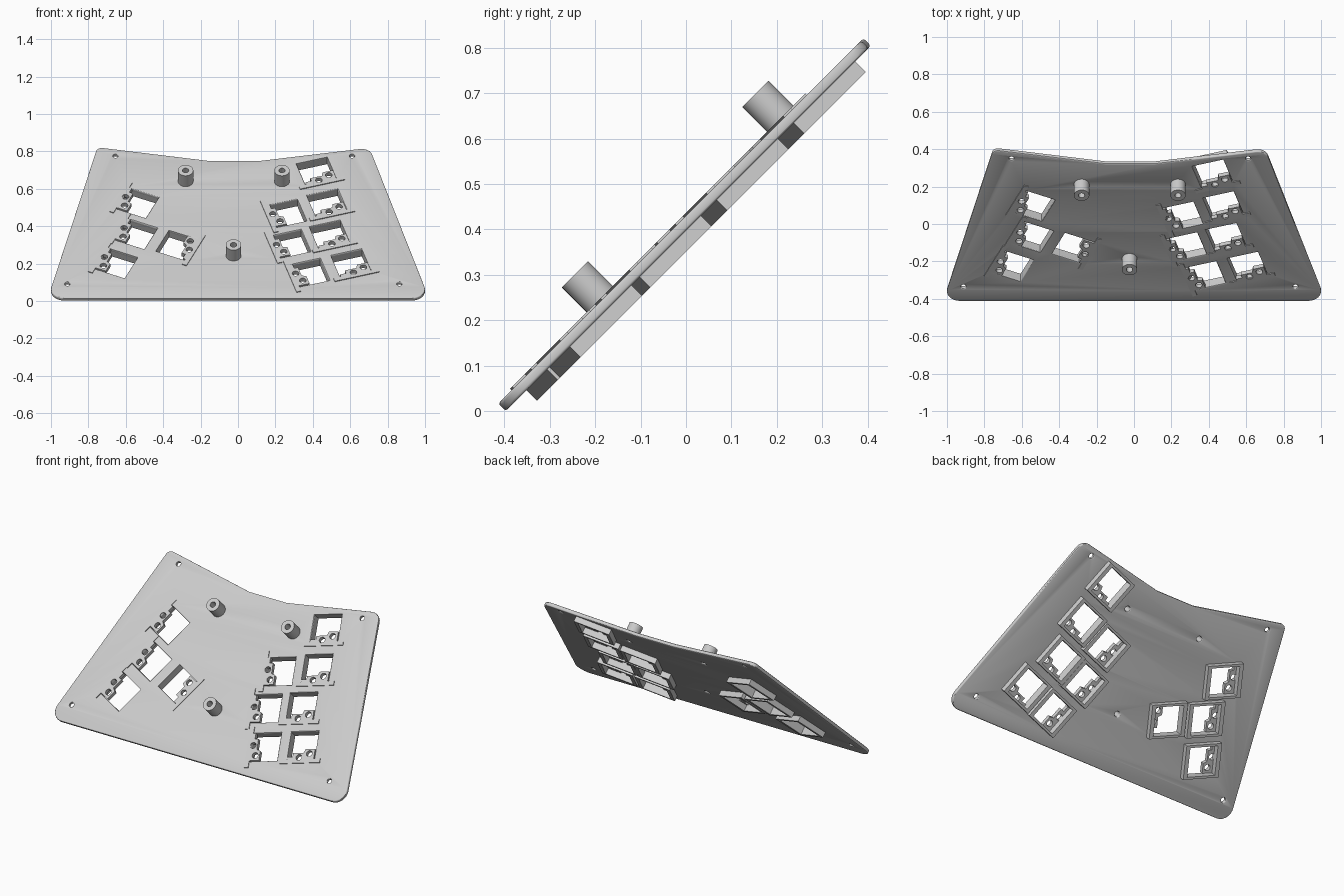
import bpy, bmesh, math
from mathutils import Matrix, Vector

if "Cube" in bpy.data.objects:
    bpy.data.objects.remove(bpy.data.objects["Cube"])

TILT = Matrix.Rotation(math.radians(45), 4, 'X')
BOTTOM, TOP = 0.281, 0.304          # plate faces, measured along its normal
EDGE = 0.006                        # rounding of the plate rim

grey = bpy.data.materials.new("light_grey")
grey.diffuse_color = (0.6, 0.6, 0.6, 1)
grey.use_nodes = True
grey.node_tree.nodes["Principled BSDF"].inputs["Base Color"].default_value = grey.diffuse_color


def circle(x, y, r, n=20):
    return [(x + r * math.cos(2 * math.pi * i / n), y + r * math.sin(2 * math.pi * i / n))
            for i in range(n)]


def rect(w, h):
    return [(-w / 2, -h / 2), (w / 2, -h / 2), (w / 2, h / 2), (-w / 2, h / 2)]


def place(points, x, y, degrees):
    m = Matrix.Translation((x, y, 0)) @ Matrix.Rotation(math.radians(degrees), 4, 'Z')
    return [(m @ Vector((px, py, 0)))[:2] for px, py in points]


def slab(name, loops, n0, n1, bevel=0.0):
    """Solid between n0 and n1: the first loop is the outline, the others are holes."""
    cu = bpy.data.curves.new(name + "_profile", 'CURVE')
    cu.dimensions = '2D'
    cu.fill_mode = 'BOTH'
    cu.extrude = (n1 - n0) / 2 - bevel
    cu.bevel_depth = bevel
    cu.bevel_resolution = 2
    for loop in loops:
        sp = cu.splines.new('POLY')
        sp.points.add(len(loop) - 1)
        for p, (x, y) in zip(sp.points, loop):
            p.co = (x, y, 0, 1)
        sp.use_cyclic_u = True
    tmp = bpy.data.objects.new(name + "_tmp", cu)
    bpy.context.collection.objects.link(tmp)
    bpy.context.view_layer.update()
    me = bpy.data.meshes.new_from_object(tmp.evaluated_get(bpy.context.evaluated_depsgraph_get()))
    bpy.data.objects.remove(tmp)
    bpy.data.curves.remove(cu)
    bm = bmesh.new()
    bm.from_mesh(me)
    bmesh.ops.remove_doubles(bm, verts=bm.verts, dist=1e-5)
    bmesh.ops.recalc_face_normals(bm, faces=bm.faces)
    bm.transform(TILT @ Matrix.Translation((0, 0, (n0 + n1) / 2)))
    bm.to_mesh(me)
    bm.free()
    me.materials.clear()
    me.materials.append(grey)
    for p in me.polygons:
        p.material_index = 0
    me.name = name
    ob = bpy.data.objects.new(name, me)
    bpy.context.collection.objects.link(ob)
    bpy.ops.object.select_all(action='DESELECT')
    ob.select_set(True)
    bpy.context.view_layer.objects.active = ob
    bpy.ops.object.shade_smooth_by_angle(angle=math.radians(30))
    return ob


def rounded_outline(corners, steps=8):
    """Counter-clockwise outline tangent to corner circles (x, y, r); r = 0 is a plain point."""
    count = len(corners)
    normals = []
    for i in range(count):
        x1, y1, r1 = corners[i]
        x2, y2, r2 = corners[(i + 1) % count]
        dx, dy = x2 - x1, y2 - y1
        normals.append(math.atan2(dy, dx) - math.acos((r1 - r2) / math.hypot(dx, dy)))
    pts = []
    for i, (x, y, r) in enumerate(corners):
        if r == 0:
            pts.append((x, y))
            continue
        a = normals[i - 1]
        sweep = (normals[i] - a) % (2 * math.pi)
        for k in range(steps + 1):
            t = a + sweep * k / steps
            pts.append((x + r * math.cos(t), y + r * math.sin(t)))
    return pts


# Plate outline, pulled in by the rim rounding
outline = rounded_outline([
    (-0.93, -0.211, 0.07 - EDGE), (0.93, -0.211, 0.07 - EDGE),
    (0.66, 0.79, 0.06 - EDGE),
    (0.11, 0.758 - EDGE, 0), (-0.15, 0.758 - EDGE, 0),
    (-0.727, 0.824, 0.033 - EDGE)])

# Key sockets: x, y, tilt, turn of the contact bridge (0 = near side, -90 = left, 90 = right)
sockets = [
    (0.42, 0.68, 17, 0), (0.475, 0.44, 17, 0), (0.49, 0.20, 17, 0), (0.605, -0.017, 17, 0),
    (0.26, 0.362, 17, -90), (0.28, 0.13, 17, -90), (0.382, -0.088, 17, -90),
    (-0.537, 0.44, -24, -90), (-0.545, 0.205, -24, -90), (-0.65, -0.015, -24, -90),
    (-0.325, 0.12, -24, 90)]
HOLE = 0.172
screws = [(-0.655, 0.796), (0.61, 0.796), (-0.912, -0.172), (0.863, -0.172)]
posts = [(-0.28, 0.602), (0.235, 0.602), (-0.024, 0.04)]

# Plate with socket openings, screw holes and post bores
holes = [place(rect(HOLE + 2 * EDGE, HOLE + 2 * EDGE), x, y, a) for x, y, a, _ in sockets]
holes += [circle(x, y, 0.014 + EDGE) for x, y in screws]
holes += [circle(x, y, 0.016 + EDGE) for x, y in posts]
slab("plate", [outline] + holes, BOTTOM, TOP, EDGE)

# Standoff posts
for i, (x, y) in enumerate(posts):
    slab(f"post_{i + 1}", [circle(x, y, 0.041, 32), circle(x, y, 0.017)], TOP - 0.012, 0.386)

# Stepped contact bridge with end tabs and two pin holes
bridge = [(-0.125, -0.11), (0.125, -0.11), (0.125, -0.085), (0.084, -0.085), (0.084, -0.025),
          (0.025, -0.025), (0.015, -0.048), (-0.05, -0.048), (-0.05, -0.07), (-0.084, -0.07),
          (-0.084, -0.085), (-0.125, -0.085)]
pins = [circle(-0.01, -0.075, 0.018), circle(0.052, -0.053, 0.018)]

for i, (x, y, a, turn) in enumerate(sockets):
    # Square frame under the plate
    slab(f"socket_frame_{i + 1}", [place(rect(0.22, 0.2), x, y, a),
                                   place(rect(HOLE, HOLE), x, y, a)], 0.248, BOTTOM + 0.012)
    slab(f"contact_bridge_{i + 1}", [place(p, x, y, a + turn) for p in [bridge] + pins],
         0.284, 0.309)
